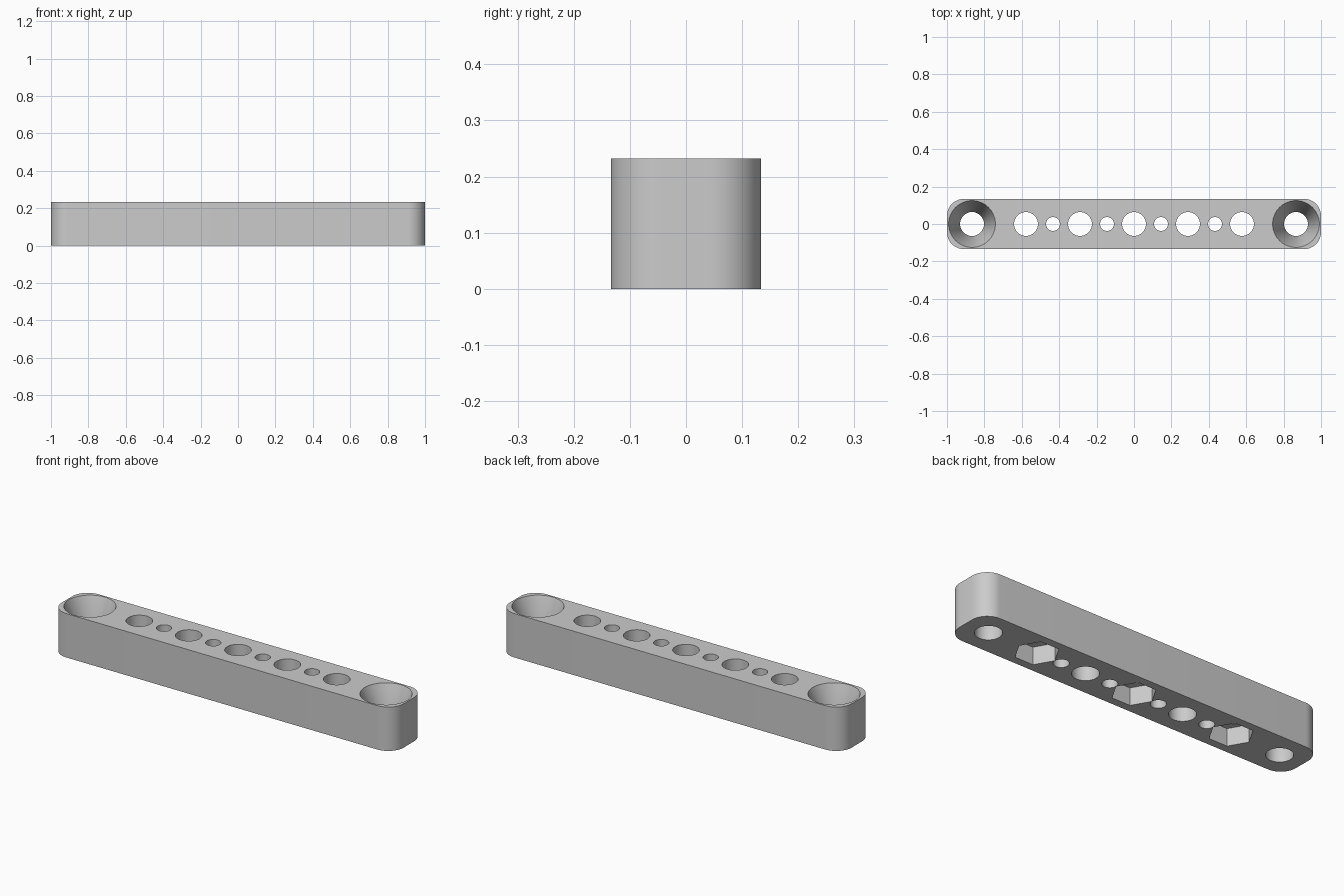
import bpy, bmesh
from math import cos, sin, pi

cube = bpy.data.objects.get("Cube")
if cube:
    bpy.data.objects.remove(cube, do_unlink=True)

HEIGHT, HALF_WIDTH, CORNER = 0.232, 0.134, 0.09
PITCH = 0.2887
BORE, PIN, SINK, NUT = 0.064, 0.037, 0.125, 0.106
SINK_START, NUT_DEPTH = 0.06, 0.092
OVER = 0.02

grey = bpy.data.materials.new("plain_grey")
grey.use_nodes = True
colour = (0.6, 0.6, 0.6, 1)
grey.diffuse_color = colour
grey.node_tree.nodes["Principled BSDF"].inputs["Base Color"].default_value = colour


def loft(name, rings):
    """Solid skinned over rings of points, bottom to top."""
    bm = bmesh.new()
    loops = [[bm.verts.new(p) for p in ring] for ring in rings]
    n = len(loops[0])
    for low, high in zip(loops, loops[1:]):
        for i in range(n):
            j = (i + 1) % n
            bm.faces.new((low[i], low[j], high[j], high[i]))
    bm.faces.new(loops[0][::-1])
    bm.faces.new(loops[-1])
    mesh = bpy.data.meshes.new(name)
    bm.to_mesh(mesh)
    bm.free()
    mesh.materials.append(grey)
    obj = bpy.data.objects.new(name, mesh)
    bpy.context.collection.objects.link(obj)
    return obj


def turned(name, x, profile, sides=48):
    """Round or polygonal cutter from (radius, height) pairs."""
    angles = [2 * pi * i / sides for i in range(sides)]
    return loft(name, [[(x + r * cos(a), r * sin(a), z) for a in angles]
                       for r, z in profile])


# Bar with rounded upright corners
outline = []
for quarter, (sx, sy) in enumerate([(1, 1), (-1, 1), (-1, -1), (1, -1)]):
    for step in range(13):
        a = (quarter + step / 12) * pi / 2
        outline.append((sx * (1 - CORNER) + CORNER * cos(a),
                        sy * (HALF_WIDTH - CORNER) + CORNER * sin(a)))
bar = loft("mounting_bar", [[(x, y, z) for x, y in outline] for z in (0, HEIGHT)])

cutters = []
through = (-OVER, HEIGHT + OVER)

# Main bores and the small holes between them
for i in range(-2, 3):
    cutters.append(turned("bore_cutter", i * PITCH, [(BORE, z) for z in through]))
for i in (-1.5, -0.5, 0.5, 1.5):
    cutters.append(turned("pin_cutter", i * PITCH, [(PIN, z) for z in through], 32))

# Hexagonal nut pockets underneath
for i in (-2, 0, 2):
    cutters.append(turned("nut_cutter", i * PITCH,
                          [(NUT, -OVER), (NUT, NUT_DEPTH)], 6))

# Countersunk end holes
slope = (SINK - BORE) / (HEIGHT - SINK_START)
for i in (-3, 3):
    cutters.append(turned("countersink_cutter", i * PITCH,
                          [(BORE, -OVER), (BORE, SINK_START),
                           (SINK + slope * OVER, HEIGHT + OVER)], 64))

# Cut every opening, then discard the cutters
bpy.ops.object.select_all(action='DESELECT')
bar.select_set(True)
bpy.context.view_layer.objects.active = bar
for cutter in cutters:
    cutter.hide_render = True
    mod = bar.modifiers.new("cut", 'BOOLEAN')
    mod.operation = 'DIFFERENCE'
    mod.solver = 'EXACT'
    mod.object = cutter
    bpy.ops.object.modifier_apply(modifier=mod.name)
for cutter in cutters:
    bpy.data.objects.remove(cutter, do_unlink=True)

bpy.ops.object.shade_smooth_by_angle()
